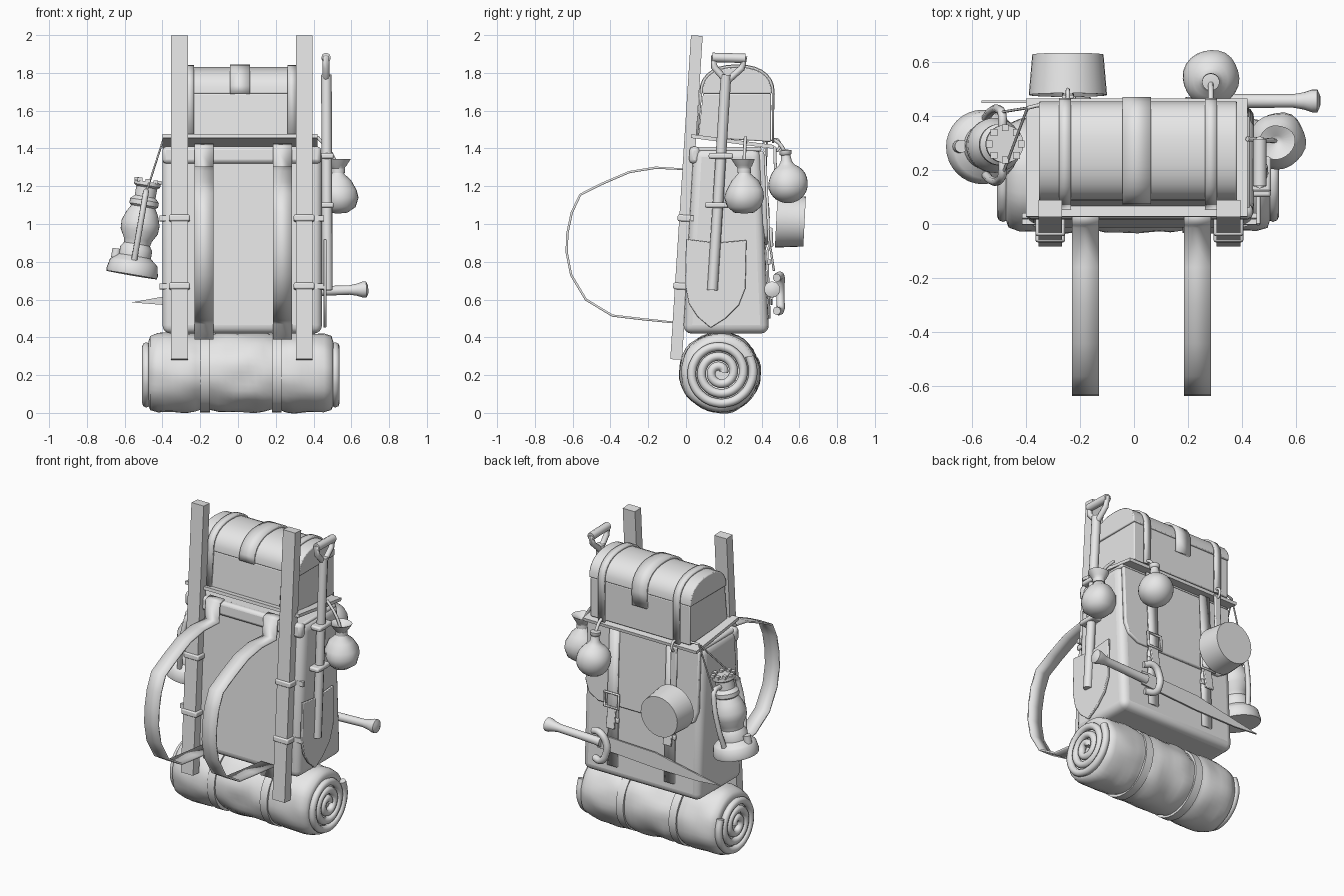
import bpy, bmesh, math
from mathutils import Vector, Matrix, noise

cube = bpy.data.objects.get("Cube")
if cube:
    bpy.data.objects.remove(cube, do_unlink=True)

grey = bpy.data.materials.new("plain_grey")
grey.use_nodes = True
grey.diffuse_color = (0.8, 0.8, 0.8, 1)
grey.node_tree.nodes["Principled BSDF"].inputs["Base Color"].default_value = (0.8, 0.8, 0.8, 1)


def activate(ob):
    bpy.ops.object.select_all(action='DESELECT')
    ob.select_set(True)
    bpy.context.view_layer.objects.active = ob


def finish(name, bm, bevel=0, segments=2, angle=35):
    bmesh.ops.recalc_face_normals(bm, faces=bm.faces)
    me = bpy.data.meshes.new(name)
    bm.to_mesh(me)
    bm.free()
    ob = bpy.data.objects.new(name, me)
    bpy.context.collection.objects.link(ob)
    me.materials.append(grey)
    if bevel:
        mod = ob.modifiers.new("bevel", 'BEVEL')
        mod.width, mod.segments = bevel, segments
    activate(ob)
    bpy.ops.object.shade_smooth_by_angle(angle=math.radians(angle))
    return ob


def box(name, loc, size, tilt=0, bevel=0):
    bm = bmesh.new()
    m = Matrix.Translation(loc) @ Matrix.Rotation(tilt, 4, 'X') @ Matrix.Diagonal((*size, 1))
    bmesh.ops.create_cube(bm, size=1, matrix=m)
    return finish(name, bm, bevel)


def prism(name, outline, place, push, bevel=0, segments=2):
    """Flat outline put in space by place(u, v), then pushed along a vector."""
    bm = bmesh.new()
    face = bm.faces.new([bm.verts.new(place(u, v)) for u, v in outline])
    out = bmesh.ops.extrude_face_region(bm, geom=[face])["geom"]
    bmesh.ops.translate(bm, vec=push, verts=[g for g in out if isinstance(g, bmesh.types.BMVert)])
    return finish(name, bm, bevel, segments)


def aim(loc, axis):
    return Matrix.Translation(loc) @ Vector((0, 0, 1)).rotation_difference(Vector(axis)).to_matrix().to_4x4()


def lathe(name, profile, loc, axis=(0, 0, 1), steps=32, wrinkle=0, angle=35):
    """Profile of (radius, height) turned round an axis."""
    bm, m, rings = bmesh.new(), aim(loc, axis), []
    for r, h in profile:
        ring = []
        for i in range(steps):
            a = math.tau * i / steps
            p = Vector((r * math.cos(a), r * math.sin(a), h))
            k = 1 + wrinkle * noise.noise(p * 9)
            ring.append(bm.verts.new(m @ Vector((p.x * k, p.y * k, h))))
        rings.append(ring)
    for a, b in zip(rings, rings[1:]):
        for i in range(steps):
            j = (i + 1) % steps
            bm.faces.new((a[i], a[j], b[j], b[i]))
    bmesh.ops.remove_doubles(bm, verts=bm.verts, dist=0.0002)
    return finish(name, bm, angle=angle)


def tube(name, points, radius, closed=False, smooth=True):
    cu = bpy.data.curves.new(name, 'CURVE')
    cu.dimensions, cu.bevel_depth, cu.bevel_resolution = '3D', radius, 2
    cu.use_fill_caps, cu.resolution_u = True, 5
    sp = cu.splines.new('BEZIER' if smooth else 'POLY')
    dots = sp.bezier_points if smooth else sp.points
    dots.add(len(points) - 1)
    for d, p in zip(dots, points):
        if smooth:
            d.co, d.handle_left_type, d.handle_right_type = p, 'AUTO', 'AUTO'
        else:
            d.co = (*p, 1)
    sp.use_cyclic_u = closed
    ob = bpy.data.objects.new(name, cu)
    bpy.context.collection.objects.link(ob)
    cu.materials.append(grey)
    activate(ob)
    bpy.ops.object.convert(target='MESH')
    bpy.ops.object.shade_smooth_by_angle(angle=math.radians(50))


def ribbon(name, path, x, width, thick=0.012):
    """Strap following a (y, z) path."""
    bm = bmesh.new()
    rows = [[bm.verts.new((x + s * width / 2, y, z)) for s in (-1, 1)] for y, z in path]
    for a, b in zip(rows, rows[1:]):
        bm.faces.new((a[0], a[1], b[1], b[0]))
    mod = finish(name, bm).modifiers.new("thickness", 'SOLIDIFY')
    mod.thickness, mod.offset = thick, 0


def back(z):
    return 0.44 - 0.046 * (z - 0.42)


def front(z):
    return 0.064 * (z - 1.1)


# Wooden frame: poles, crossbar, shelf
tilt = -math.atan(0.064)
poles = {"right": -0.31, "left": 0.35}
for side, x in poles.items():
    box(side + "_pole", (x, front(1.14), 1.14), (0.088, 0.062, 1.718), tilt)
    for i, z in enumerate((1.03, 0.67)):
        box(f"{side}_pole_tie_{i}", (x, front(z) + 0.01, z), (0.11, 0.1, 0.035), tilt, 0.008)
        box(f"{side}_tie_tail_{i}", (x + math.copysign(0.04, x), front(z) + 0.035, z), (0.13, 0.02, 0.03), tilt)
box("crossbar", (0.02, 0.045, 1.365), (0.84, 0.055, 0.09), tilt, 0.02)
box("shelf", (0.01, 0.245, 1.437), (0.82, 0.44, 0.02), -0.13)

# Pack body, flap, back straps and buckles
body = [(-0.015, 0.42), (0.44, 0.42), (0.395, 1.40), (0.04, 1.40)]
prism("pack_body", body, lambda u, v: (-0.4, u, v), (0.845, 0, 0), 0.045, 4)
flap = [(-0.385, 1.385), (-0.385, 1.0), (-0.36, 0.93), (-0.29, 0.89),
        (0.33, 0.89), (0.40, 0.93), (0.425, 1.0), (0.425, 1.385)]
prism("pack_flap", flap, lambda u, v: (u, back(v) - 0.01, v), (0, 0.028, 0), 0.008)
box("flap_top", (0.02, 0.225, 1.395), (0.82, 0.35, 0.024), 0, 0.01)
for side, x in (("right", -0.19), ("left", 0.22)):
    path = [(back(z) + d, z) for z, d in ((1.4, 0.022), (0.89, 0.024), (0.85, 0.01), (0.5, 0.006))]
    ribbon(side + "_back_strap", path, x, 0.07)
    frame = [(x + u, back(0.93 + w) + 0.035, 0.93 + w)
             for u, w in ((-0.05, -0.045), (0.05, -0.045), (0.05, 0.045), (-0.05, 0.045))]
    tube(side + "_buckle", frame, 0.009, True, False)
    box(side + "_strap_keeper", (x, back(0.8) + 0.015, 0.8), (0.085, 0.02, 0.03), 0, 0.005)
    box(side + "_strap_tip", (x, back(0.85) + 0.035, 0.82), (0.06, 0.012, 0.14), 0.15, 0.004)

# Shoulder straps
shoulder = [(0.045, 1.42), (0.0, 1.41), (-0.01, 1.29), (-0.16, 1.298), (-0.3, 1.275), (-0.44, 1.215),
            (-0.56, 1.155), (-0.605, 1.06), (-0.628, 0.95), (-0.632, 0.85), (-0.608, 0.73),
            (-0.53, 0.6), (-0.39, 0.515), (-0.22, 0.495), (-0.03, 0.475), (-0.025, 0.39)]
for side, x in (("right", -0.18), ("left", 0.235)):
    ribbon(side + "_shoulder_strap", shoulder, x, 0.1)

# Chest with domed lid and bands


def arch(grow, n=14):
    pts = []
    for i in range(n + 1):
        a = math.pi * i / n
        c, s = math.cos(a), math.sin(a)
        pts.append((0.27 + (0.185 + grow) * math.copysign(abs(c) ** 0.85, c), 1.69 + (0.14 + grow) * s ** 0.85))
    return pts


chest = [(0.065, 1.46), (0.45, 1.435), (0.45, 1.69), (0.09, 1.69)]
prism("chest_box", chest, lambda u, v: (-0.345, u, v), (0.72, 0, 0), 0.006)
prism("chest_lid", arch(0), lambda u, v: (-0.352, u, v), (0.734, 0, 0), 0.006)
band = [(0.46, 1.43)] + arch(0.006) + [(0.058, 1.46)]
for side, x in (("right", -0.255), ("left", 0.285)):
    ribbon(side + "_chest_band", band, x, 0.045)
ribbon("chest_clasp_strap", [(0.46, 1.6)] + arch(0.008), 0.01, 0.105, 0.014)

# Bedroll with coiled ends and tie bands
roll = [(0, -0.46), (0.1, -0.47), (0.165, -0.49), (0.195, -0.48), (0.208, -0.44)]
for i in range(-10, 11):
    x = i * 0.04
    pinch = sum(math.exp(-((x - t) / 0.04) ** 2) for t in (-0.19, 0.19))
    roll.append((0.211 - 0.016 * pinch, x))
roll += [(r, -h) for r, h in roll[4::-1]]
lathe("bedroll", roll, (0.015, 0.18, 0.214), (1, 0, 0), 40, 0.06, 60)
for side, x in (("right", -0.485), ("left", 0.515)):
    coil = []
    for i in range(44):
        a, r = i * 0.45, 0.02 + 0.0037 * i
        coil.append((x, 0.18 + r * math.cos(a), 0.214 + r * math.sin(a)))
    tube(side + "_bedroll_coil", coil, 0.023)
for side, x in (("right", -0.175), ("left", 0.205)):
    ring = [(0.19, -0.026), (0.213, -0.026), (0.213, 0.026), (0.19, 0.026)]
    lathe(side + "_bedroll_band", ring, (x, 0.18, 0.214), (1, 0, 0))

# Shovel on the left side
tube("shovel_shaft", [(0.468, 0.212, 1.79), (0.473, 0.14, 0.65)], 0.028, smooth=False)
grip = [(0.212, 1.76), (0.15, 1.83), (0.145, 1.88), (0.31, 1.875), (0.295, 1.825), (0.222, 1.76)]
tube("shovel_grip", [(0.466, y, z) for y, z in grip], 0.018, smooth=False)
tube("shovel_grip_bar", [(0.466, 0.14, 1.882), (0.466, 0.315, 1.877)], 0.025, smooth=False)
blade = [(0.0, 0.92), (0.16, 0.9), (0.32, 0.915), (0.315, 0.66), (0.28, 0.57), (0.21, 0.5),
         (0.13, 0.45), (0.06, 0.51), (0.015, 0.58), (-0.005, 0.68)]
prism("shovel_blade", blade, lambda u, v: (0.452, u, v), (0.016, 0, 0), 0.004)
for i, (y, z) in enumerate(((0.175, 1.36), (0.155, 1.1))):
    box(f"shovel_holder_{i}", (0.463, y + 0.01, z), (0.09, 0.13, 0.03), 0, 0.01)

# Curved blade strapped across the back
sword = [(0.32, 0.69), (-0.1, 0.675), (-0.4, 0.615), (-0.565, 0.585), (-0.4, 0.572), (-0.1, 0.575), (0.32, 0.6)]
prism("sword_blade", sword, lambda u, v: (u, 0.448, v), (0, 0.01, 0))
handle = [(0, 0), (0.03, 0), (0.026, 0.05), (0.025, 0.3), (0.032, 0.34), (0.042, 0.37), (0.042, 0.39), (0.02, 0.4), (0, 0.4)]
lathe("sword_handle", handle, (0.29, 0.456, 0.64), (1, 0, 0.035), 20)
guard = [(0.33, 0.48, 0.715), (0.27, 0.5, 0.725), (0.225, 0.5, 0.67), (0.225, 0.5, 0.6),
         (0.26, 0.5, 0.545), (0.32, 0.48, 0.54)]
tube("sword_guard", guard, 0.022)

# Pan hanging at the back
pan = [(0, 0.02), (0.125, 0.02), (0.14, 0), (0.145, 0), (0.132, 0.15), (0, 0.15)]
lathe("pan", pan, (-0.245, 0.478, 1.02), (0, 1, -0.05))
box("pan_handle", (-0.245, 0.474, 1.27), (0.045, 0.016, 0.28), 0.03, 0.006)
tube("pan_hook", [(-0.245, 0.46, 1.45), (-0.245, 0.49, 1.44), (-0.245, 0.485, 1.39), (-0.245, 0.465, 1.39)], 0.008)

# Round flask at the back
flask = [(0.105 * math.sin(a * math.pi / 14), -0.105 * math.cos(a * math.pi / 14)) for a in range(13)]
flask += [(0.03, 0.115), (0.024, 0.15), (0.032, 0.155), (0.032, 0.175), (0, 0.18)]
lathe("flask", flask, (0.285, 0.54, 1.215), (0, -0.08, 1), 24, 0.08, 60)
tube("flask_cord", [(0.285, 0.53, 1.37), (0.285, 0.49, 1.43), (0.285, 0.455, 1.45)], 0.01)

# Tied sack on the left side
sack = [(0, -0.105), (0.05, -0.1), (0.085, -0.07), (0.103, -0.02), (0.1, 0.02), (0.075, 0.07),
        (0.035, 0.105), (0.026, 0.125), (0.045, 0.15), (0.065, 0.185), (0.02, 0.165), (0, 0.15)]
lathe("sack", sack, (0.53, 0.308, 1.16), (0, 0, 1), 24, 0.2, 60)
lathe("sack_tie", [(0.02, -0.012), (0.036, -0.012), (0.036, 0.012), (0.02, 0.012)], (0.53, 0.308, 1.283))
tube("sack_cord", [(0.53, 0.308, 1.29), (0.49, 0.31, 1.38), (0.42, 0.315, 1.46)], 0.009)

# Lantern on the right side
spot, lean = (-0.563, 0.285, 0.73), (0.088, 0.012, 0.51)
lamp = [(0, 0), (0.135, 0), (0.138, 0.015), (0.128, 0.065), (0.118, 0.075), (0.086, 0.1), (0.086, 0.14),
        (0.07, 0.165), (0.075, 0.19), (0.1, 0.235), (0.102, 0.28), (0.085, 0.33), (0.065, 0.365), (0.077, 0.375),
        (0.077, 0.4), (0.056, 0.42), (0.056, 0.47), (0.07, 0.48), (0.07, 0.5), (0, 0.5)]
lathe("lantern", lamp, spot, lean)
m = aim(spot, lean)
for i in range(8):
    a = math.tau * i / 8
    box(f"lantern_vent_{i}", m @ Vector((0.06 * math.cos(a), 0.06 * math.sin(a), 0.505)), (0.025, 0.025, 0.02))
lathe("lantern_fuel_cap", [(0, 0), (0.024, 0), (0.024, 0.05), (0, 0.05)], m @ Vector((-0.1, 0, 0.075)), lean, 14)
hook = Vector((-0.395, 0.43, 1.45))
for side, s in (("front", -1), ("back", 1)):
    arm = [(0, 0.05 * s, 0.445), (0, 0.11 * s, 0.44), (0, 0.128 * s, 0.39), (0, 0.128 * s, 0.2), (0, 0.105 * s, 0.08)]
    tube(f"lantern_{side}_arm", [m @ Vector(p) for p in arm], 0.016)
    tube(f"lantern_{side}_wire", [m @ Vector((0, 0.12 * s, 0.43)), hook], 0.005, smooth=False)
tube("lantern_hook", [hook, (-0.35, 0.44, 1.455), (-0.28, 0.44, 1.44)], 0.007)
